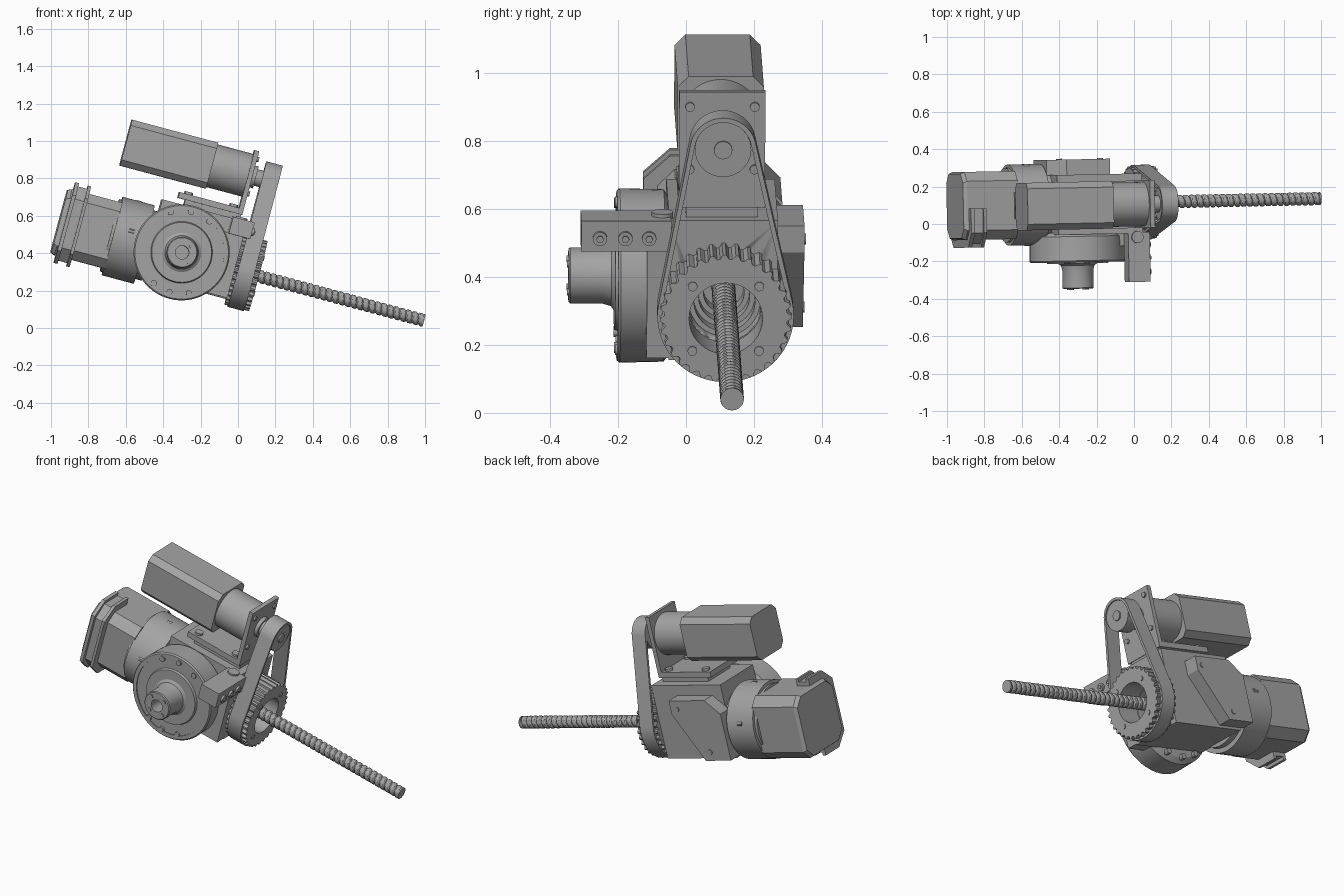
import bpy, bmesh
from math import sin, cos, pi, asin, radians
from mathutils import Matrix

cube = bpy.data.objects.get("Cube")
if cube:
    bpy.data.objects.remove(cube, do_unlink=True)

grey = bpy.data.materials.new("machine grey")
grey.use_nodes = True
grey.diffuse_color = (0.37, 0.37, 0.37, 1)
grey.node_tree.nodes["Principled BSDF"].inputs["Base Color"].default_value = (0.37, 0.37, 0.37, 1)

# The whole machine is tilted nose-down and slightly turned
TILT = Matrix.Rotation(radians(1.2), 4, 'Z') @ Matrix.Rotation(radians(15), 4, 'Y')
AY, AW = 0.115, 0.297     # main shaft axis
MY, MW = 0.105, 0.803     # upper motor axis


def place(axis, a, p, q):
    """Map a distance along an axis plus two cross coordinates to x, y, z."""
    return {'x': (a, p, q), 'y': (p, a, q), 'z': (p, q, a)}[axis]


def finish(name, bm, smooth=True):
    bmesh.ops.remove_doubles(bm, verts=bm.verts, dist=1e-5)
    bmesh.ops.recalc_face_normals(bm, faces=bm.faces)
    mesh = bpy.data.meshes.new(name)
    bm.to_mesh(mesh)
    bm.free()
    mesh.materials.append(grey)
    ob = bpy.data.objects.new(name, mesh)
    bpy.context.collection.objects.link(ob)
    ob.matrix_world = TILT
    if smooth:
        bpy.ops.object.select_all(action='DESELECT')
        ob.select_set(True)
        bpy.context.view_layer.objects.active = ob
        bpy.ops.object.shade_smooth_by_angle(angle=radians(30))
    return ob


def loft(name, loops, cap=True, closed=False, smooth=True):
    """Skin a row of equal point loops."""
    bm = bmesh.new()
    rows = [[bm.verts.new(p) for p in loop] for loop in loops]
    n = len(rows[0])
    pairs = list(zip(rows, rows[1:])) + ([(rows[-1], rows[0])] if closed else [])
    for r, s in pairs:
        for i in range(n):
            j = (i + 1) % n
            bm.faces.new((r[i], r[j], s[j], s[i]))
    if cap and not closed:
        bm.faces.new(rows[0])
        bm.faces.new(rows[-1])
    return finish(name, bm, smooth)


def circle(r, p, q, n=48):
    return [(p + r * cos(2 * pi * i / n), q + r * sin(2 * pi * i / n)) for i in range(n)]


def prism(name, pts, axis, a, b):
    return loft(name, [[place(axis, t, *p) for p in pts] for t in (a, b)])


def box(name, x, y, z):
    return prism(name, [(x[0], y[0]), (x[1], y[0]), (x[1], y[1]), (x[0], y[1])], 'z', *z)


def ring(name, outer, inner, axis, a, b):
    loops = [[place(axis, t, *p) for p in pts]
             for t, pts in ((a, outer), (b, outer), (b, inner), (a, inner))]
    return loft(name, loops, closed=True)


def lathe(name, profile, axis, p, q, n=48):
    return loft(name, [[place(axis, a, *c) for c in circle(r, p, q, n)] for a, r in profile])


def rod(name, axis, a, b, r, p, q, n=48):
    return lathe(name, [(a, r), (b, r)], axis, p, q, n)


def octagon(p, q, h, c):
    """Square of half size h with corners cut by c."""
    k = h - c
    return [(p + s, q + t) for s, t in
            ((-k, -h), (k, -h), (h, -k), (h, k), (k, h), (-k, h), (-h, k), (-h, -k))]


# Gear housing with stepped bore
housing = box("gear_housing", (-0.57, -0.10), (-0.05, 0.27), (0.135, 0.56))
cutter = lathe("bore_cutter", [(-0.32, 0.06), (-0.26, 0.06), (-0.26, 0.075), (-0.21, 0.075),
                               (-0.21, 0.09), (-0.16, 0.09), (-0.16, 0.105), (-0.05, 0.105)],
               'x', AY, AW)
mod = housing.modifiers.new("bore", 'BOOLEAN')
mod.operation, mod.object, mod.solver = 'DIFFERENCE', cutter, 'EXACT'
bpy.context.view_layer.objects.active = housing
bpy.ops.object.modifier_apply(modifier=mod.name)
bpy.data.objects.remove(cutter, do_unlink=True)
box("housing_side_pad", (-0.25, -0.10), (-0.115, -0.05), (0.14, 0.48))

# Back cover plate and its bolts
prism("back_cover", [(-0.26, 0.50), (-0.26, 0.42), (-0.42, 0.15), (-0.59, 0.15),
                     (-0.59, 0.42), (-0.50, 0.50)], 'y', 0.27, 0.352)
for x, z in ((-0.30, 0.45), (-0.46, 0.20)):
    rod("back_cover_bolt", 'y', 0.35, 0.357, 0.016, x, z, 16)

# Output disc, hub and rim bolts
DX, DZ = -0.40, 0.312
lathe("output_disc", [(-0.04, 0.225), (-0.06, 0.254), (-0.19, 0.257), (-0.198, 0.250),
                      (-0.198, 0.228), (-0.192, 0.228), (-0.192, 0.165), (-0.205, 0.160),
                      (-0.205, 0.105), (-0.215, 0.090), (-0.24, 0.083), (-0.335, 0.083),
                      (-0.34, 0.078), (-0.34, 0.036), (-0.25, 0.036)], 'y', DX, DZ, 64)
for deg in (105, 77, 48, 228, 253, 280):
    a = radians(deg + 15)
    x, z = DX + 0.222 * cos(a), DZ + 0.222 * sin(a)
    rod("rim_bolt", 'y', -0.204, -0.02, 0.016, x, z, 16)
for i in range(4):
    a = radians(50 + 90 * i)
    rod("hub_bolt", 'y', -0.345, -0.335, 0.011, DX + 0.059 * cos(a), DZ + 0.059 * sin(a), 12)

# Large motor: collar, body and clamp band
rod("motor_neck", 'x', -0.61, -0.56, 0.19, AY, AW + 0.005)
rod("motor_collar", 'x', -0.775, -0.598, 0.217, AY, AW + 0.005, 64)
for a in (90, 165, 15):
    c, s = cos(radians(a)), sin(radians(a))
    rod("collar_screw", 'x', -0.70, -0.67, 0.012, AY + 0.213 * c, AW + 0.213 * s, 12)
rod("collar_side_screw", 'y', -0.105, -0.09, 0.017, -0.675, 0.31, 16)
prism("large_motor_body", octagon(AY, AW + 0.008, 0.182, 0.05), 'x', -1.05, -0.77)
lathe("large_motor_shoulder", [(-0.79, 0.20), (-0.77, 0.20)], 'x', AY, AW + 0.005)
loft("large_motor_cap", [[(x, *p) for p in octagon(AY, AW + 0.008, h, 0.05)]
                         for x, h in ((-1.05, 0.182), (-1.07, 0.172))])


def band(name, x0, x1, grow):
    lo, hi, front = 0.10 - grow, 0.51 + grow, -0.09 - grow
    prism(name, [(0.10, lo), (-0.03, lo), (front, lo + 0.07), (front, hi - 0.07),
                 (-0.03, hi), (0.10, hi)], 'x', x0, x1)


band("clamp_band", -1.03, -0.96, 0.0)
band("clamp_band_outer_rib", -1.042, -1.022, 0.018)
band("clamp_band_inner_rib", -0.972, -0.955, 0.018)

# Upper motor, mounting bracket and shaft
prism("upper_motor_body", octagon(MY, MW, 0.127, 0.032), 'x', -0.835, -0.358)
rod("upper_motor_gearhead", 'x', -0.36, -0.15, 0.118, MY, MW)
box("bracket_upright", (-0.16, -0.135), (-0.022, 0.232), (0.60, 0.942))
box("bracket_foot", (-0.49, -0.135), (-0.022, 0.232), (0.59, 0.622))
box("bracket_riser", (-0.45, -0.14), (0.0, 0.21), (0.55, 0.60))
for x in (-0.44, -0.19):
    for y in (0.012, 0.198):
        rod("foot_bolt", 'z', 0.62, 0.635, 0.022, x, y, 16)
for i in range(4):
    a = pi / 4 + i * pi / 2
    rod("gearhead_bolt", 'x', -0.136, -0.125, 0.014, MY + 0.135 * cos(a), MW + 0.135 * sin(a), 12)
rod("upper_motor_shaft", 'x', -0.14, -0.06, 0.045, MY, MW)
rod("shaft_collar", 'x', -0.135, -0.115, 0.06, MY, MW)

# Small pulley
rod("small_pulley", 'x', -0.078, 0.002, 0.083, MY, MW)
rod("small_pulley_boss", 'x', 0.0, 0.010, 0.027, MY, MW, 24)

# Toothed pulley
TEETH = 32
outer = []
for i in range(TEETH * 4):
    a = 2 * pi * i / (TEETH * 4)
    r = 0.194 if i % 4 < 2 else 0.181
    outer.append((AY + r * cos(a), AW + r * sin(a)))
ring("toothed_pulley", outer, circle(0.108, AY, AW, TEETH * 4), 'x', -0.10, 0.035)
for i in range(4):
    a = pi / 4 + i * pi / 2
    rod("pulley_bolt", 'x', 0.03, 0.040, 0.014, AY + 0.139 * cos(a), AW + 0.139 * sin(a), 16)


# Drive belt around both pulleys
def belt_path(big, small, n=32):
    phi = asin((big - small) / (MW - AW))
    pts = []
    for r, y, z, a, b in ((small, MY, MW, phi, pi - phi), (big, AY, AW, pi - phi, 2 * pi + phi)):
        for i in range(n + 1):
            t = a + (b - a) * i / n
            pts.append((y + r * cos(t), z + r * sin(t)))
    return pts


ring("drive_belt", belt_path(0.201, 0.098), belt_path(0.187, 0.084), 'x', -0.082, 0.008)

# Side block with bolts
box("side_block", (-0.185, -0.066), (-0.31, -0.045), (0.475, 0.567))
for y in (-0.255, -0.18, -0.11):
    rod("side_block_bolt", 'x', -0.07, -0.054, 0.021, y, 0.515, 20)
    rod("side_block_bolt_tip", 'x', -0.06, -0.048, 0.011, y, 0.515, 6)
rod("side_block_top_bolt", 'z', 0.56, 0.577, 0.032, -0.135, -0.07, 24)

# Threaded screw: helical ridge around the shaft
PITCH, STEPS, SIDES = 0.034, 8, 24
loops = []
start, end = -0.32, 0.95
count = int((end - start) / PITCH * STEPS)
for j in range(count + 1):
    x = start + (end - start) * j / count
    loop = []
    for i in range(SIDES):
        phase = ((x - start) / PITCH - i / SIDES) % 1
        r = 0.026 + 0.009 * min(1, 2.2 * (1 - abs(2 * phase - 1)))
        a = 2 * pi * i / SIDES
        loop.append((x, AY + r * cos(a), AW + r * sin(a)))
    loops.append(loop)
loft("threaded_screw", loops)
rod("threaded_screw_tip", 'x', 0.945, 0.953, 0.034, AY, AW, 32)
